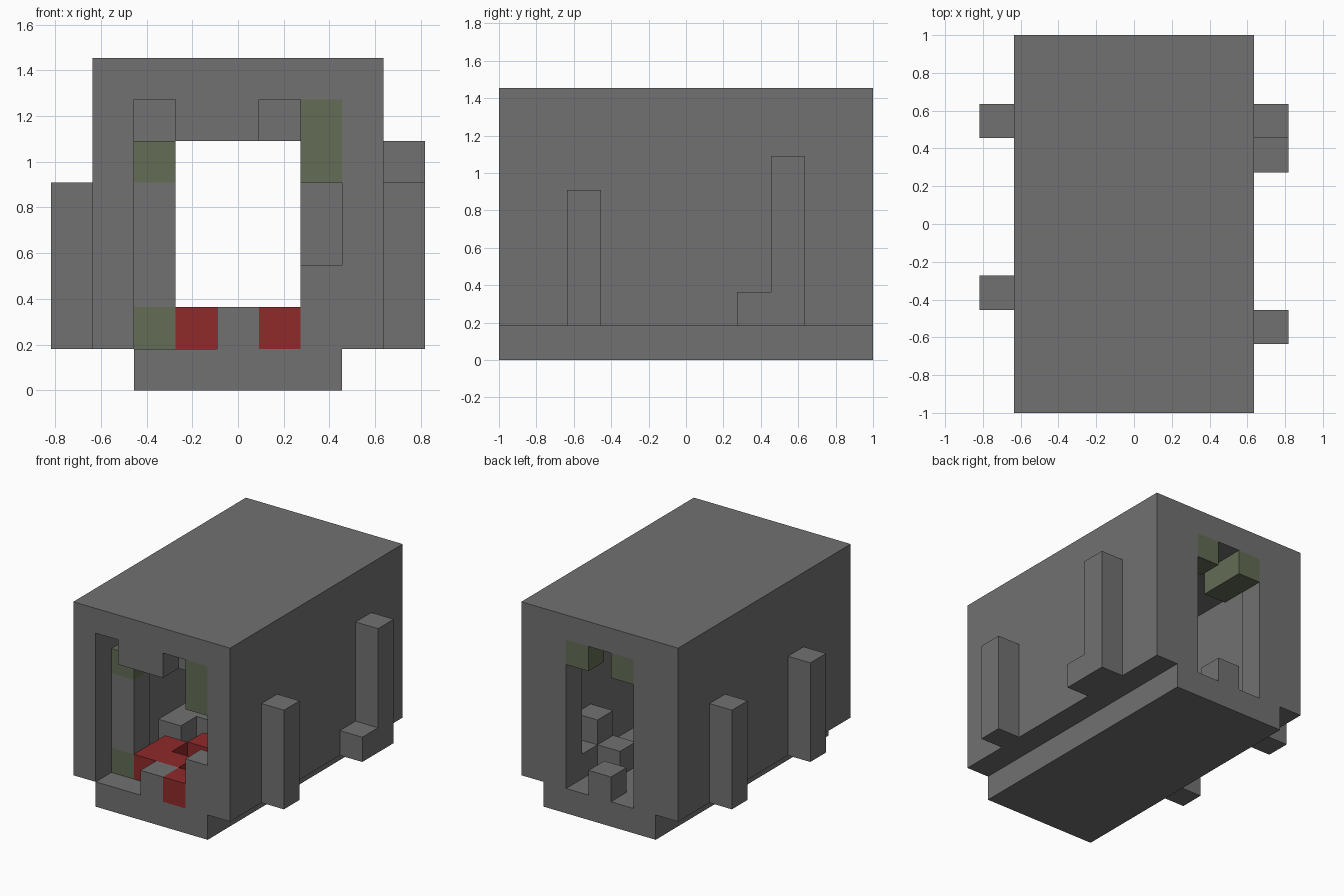
import bpy, bmesh
from mathutils import Vector

cube = bpy.data.objects.get("Cube")
if cube:
    bpy.data.objects.remove(cube)

U = 2 / 11          # block size
GREY, RED, GREEN = range(3)


def material(name, rgb):
    m = bpy.data.materials.new(name)
    m.use_nodes = True
    m.diffuse_color = (*rgb, 1)
    bsdf = next(n for n in m.node_tree.nodes if n.type == "BSDF_PRINCIPLED")
    bsdf.inputs["Base Color"].default_value = (*rgb, 1)
    bsdf.inputs["Roughness"].default_value = 0.9
    return m


MATS = [material("stone_grey", (0.165, 0.165, 0.165)),
        material("carpet_red", (0.275, 0.023, 0.023)),
        material("moss_green", (0.125, 0.15, 0.089))]

parts = {}          # part name -> {(column, layer, row): colour}


def fill(part, xs, ys, zs, colour=GREY):
    """Fill inclusive block ranges; a single number means one block."""
    spans = [range(s, s + 1) if isinstance(s, int) else range(s[0], s[1] + 1)
             for s in (xs, ys, zs)]
    cells = parts.setdefault(part, {})
    for x in spans[0]:
        for y in spans[1]:
            for z in spans[2]:
                cells[x, y, z] = colour


def carve(part, xs, ys, zs):
    hole = {}
    parts["hole"] = hole
    fill("hole", xs, ys, zs)
    for c in hole:
        parts[part].pop(c, None)
    del parts["hole"]


# Base and hollow body
fill("body", (-2, 2), (0, 10), 0)
fill("body", (-3, 3), (0, 10), (1, 7))
carve("body", (-2, 2), (1, 9), (1, 6))

# Ragged front opening
carve("body", (-2, 1), 0, (2, 5))
carve("body", 2, 0, (3, 4))
carve("body", (-2, -1), 0, 1)
for x in (-2, 1):
    carve("body", x, 0, 6)
fill("body", 2, 0, (5, 6), GREEN)
fill("body", 1, 0, 1, RED)

# Back opening with mossy upper corners
carve("body", (-1, 1), 10, (2, 6))
for x in (-1, 1):
    carve("body", x, 10, 1)
    fill("body", x, 10, 6, GREEN)
fill("mossy_lintel", -1, 9, 6, GREEN)

# Inner pillar and ceiling block behind the front wall
fill("inner_pillar", -2, 1, (1, 5))
for z in (1, 5):
    fill("inner_pillar", -2, 1, z, GREEN)
fill("ceiling_block", 1, 1, 6)

# Broken carpet
fill("carpet", -1, (1, 2), 1, RED)
fill("carpet", 0, 1, 1, RED)
fill("carpet", 1, 2, 1, RED)
fill("carpet", (0, 1), 3, 1, RED)

# Loose blocks on the floor
fill("floor_rubble", -2, (4, 5), 1)
fill("floor_rubble", -1, 5, 1)
fill("floor_rubble", 1, 8, 1)
fill("floor_rubble", 2, (8, 9), 1)
fill("floor_rubble", 2, 8, 2)

# Outer buttresses
fill("left_front_buttress", 4, 2, (1, 4))
fill("left_rear_buttress", 4, 8, (1, 5))
fill("left_rear_buttress", 4, 7, 1)
fill("right_front_buttress", -4, 3, (1, 4))
fill("right_rear_buttress", -4, 8, (1, 4))

solid = {c for cells in parts.values() for c in cells}


def build(name, cells):
    """Skin the exposed sides of the blocks and merge flat areas."""
    bm = bmesh.new()
    for cell, colour in cells.items():
        centre = Vector((cell[0], cell[1] - 5, cell[2] + 0.5))
        for axis in range(3):
            for sign in (-1, 1):
                n = Vector((0, 0, 0))
                n[axis] = sign
                if tuple(int(a + b) for a, b in zip(cell, n)) in solid:
                    continue
                a = Vector((0, 0, 0))
                a[(axis + 1) % 3] = 0.5
                b = n.cross(a)
                mid = centre + n / 2
                f = bm.faces.new([bm.verts.new((mid + p) * U)
                                  for p in (a + b, b - a, -a - b, a - b)])
                f.material_index = colour
    bmesh.ops.remove_doubles(bm, verts=bm.verts, dist=U / 100)
    bm.normal_update()
    # Orient every side away from its own block
    for f in bm.faces:
        c = f.calc_center_median() / U - f.normal / 2
        key = (round(c.x), round(c.y + 5), round(c.z - 0.5))
        if key not in cells:
            f.normal_flip()
    bmesh.ops.dissolve_limit(bm, angle_limit=0.01, verts=bm.verts,
                             edges=bm.edges, delimit={"MATERIAL", "NORMAL"})
    me = bpy.data.meshes.new(name)
    bm.to_mesh(me)
    bm.free()
    for m in MATS:
        me.materials.append(m)
    bpy.context.collection.objects.link(bpy.data.objects.new(name, me))


for part, cells in parts.items():
    build(part, cells)
